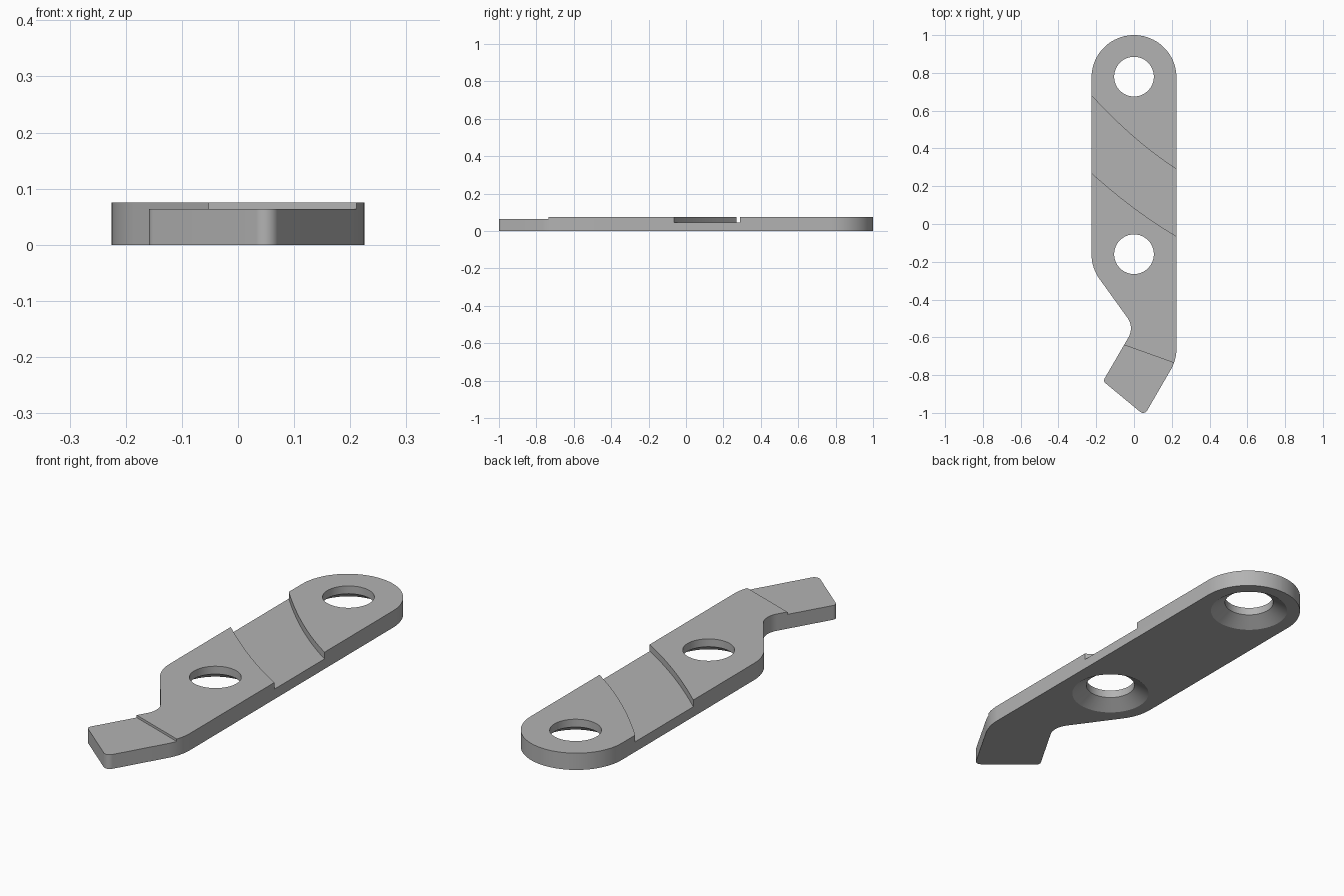
import bpy, bmesh
from math import pi, cos, sin, tan
from mathutils import Vector

if "Cube" in bpy.data.objects:
    bpy.data.objects.remove(bpy.data.objects["Cube"], do_unlink=True)

W, H = 0.225, 0.075          # half width and thickness
HOLES = (0.78, -0.16)        # hole centres along y

metal = bpy.data.materials.new("grey metal")
metal.use_nodes = True
metal.diffuse_color = (0.45, 0.45, 0.45, 1)
metal.node_tree.nodes["Principled BSDF"].inputs["Base Color"].default_value = (0.45, 0.45, 0.45, 1)


def fillet(corners, steps=20):
    """Round each (x, y, radius) corner of a closed outline."""
    out = []
    for i, (x, y, r) in enumerate(corners):
        p = Vector((x, y))
        a = (Vector(corners[i - 1][:2]) - p).normalized()
        b = (Vector(corners[(i + 1) % len(corners)][:2]) - p).normalized()
        half = a.angle(b) / 2
        centre = p + (a + b).normalized() * (r / sin(half))
        start = p + a * (r / tan(half)) - centre
        end = p + b * (r / tan(half)) - centre
        sweep = start.angle_signed(end)
        for k in range(steps + 1):
            t = -sweep * k / steps
            out.append((centre.x + start.x * cos(t) - start.y * sin(t),
                        centre.y + start.x * sin(t) + start.y * cos(t)))
    return out


def finish(name, bm):
    bmesh.ops.remove_doubles(bm, verts=bm.verts, dist=1e-5)
    bmesh.ops.recalc_face_normals(bm, faces=bm.faces)
    mesh = bpy.data.meshes.new(name)
    bm.to_mesh(mesh)
    bm.free()
    mesh.materials.append(metal)
    obj = bpy.data.objects.new(name, mesh)
    bpy.context.collection.objects.link(obj)
    return obj


def prism(name, outline, z0, z1):
    bm = bmesh.new()
    face = bm.faces.new([bm.verts.new((x, y, z0)) for x, y in outline])
    top = bmesh.ops.extrude_face_region(bm, geom=[face])["geom"]
    bmesh.ops.translate(bm, vec=(0, 0, z1 - z0),
                        verts=[v for v in top if isinstance(v, bmesh.types.BMVert)])
    return finish(name, bm)


def lathe(name, profile, y, steps=64):
    bm = bmesh.new()
    rings = [[bm.verts.new((r * cos(2 * pi * k / steps), y + r * sin(2 * pi * k / steps), z))
              for k in range(steps)] for r, z in profile]
    for lo, hi in zip(rings, rings[1:]):
        for k in range(steps):
            n = (k + 1) % steps
            bm.faces.new((lo[k], lo[n], hi[n], hi[k]))
    bm.faces.new(rings[0])
    bm.faces.new(rings[-1])
    return finish(name, bm)


def curve(left, mid, right, steps=24):
    """Shallow curve across the plate through three heights at -W, 0 and W."""
    pts = []
    for k in range(steps + 1):
        u = 2.2 * k / steps - 1.1
        pts.append((u * W, mid + (right - left) / 2 * u + ((left + right) / 2 - mid) * u * u))
    return pts


# Plate outline: rounded head, straight sides, waist and angled tip
plate = prism("lever_plate", fillet([
    (-W, 1.0, W - 1e-4), (-W, -0.232, W), (0.0016, -0.547, 0.095),
    (-0.164, -0.832, 0.02), (0.055, -1.013, 0.025),
    (W, -0.719, W), (W, 1.0, W - 1e-4)]), 0, H)

# Recesses: curved cross groove, lowered tip, countersunk holes
cutters = [
    prism("groove_cutter", curve(0.68, 0.46, 0.29) + curve(0.27, 0.085, -0.065)[::-1], 0.045, 0.2),
    prism("tip_cutter", [(-0.32, -0.545), (0.32, -0.774), (0.32, -1.2), (-0.32, -1.2)], 0.064, 0.2)]
for y in HOLES:
    cutters.append(lathe("hole_cutter", [(0.196, -0.02), (0.166, 0), (0.105, 0.04), (0.105, 0.2)], y))

bpy.context.view_layer.objects.active = plate
for cutter in cutters:
    mod = plate.modifiers.new("cut", "BOOLEAN")
    mod.operation, mod.solver, mod.object = "DIFFERENCE", "EXACT", cutter
    bpy.ops.object.modifier_apply(modifier=mod.name)
    bpy.data.objects.remove(cutter, do_unlink=True)

bpy.ops.object.select_all(action="DESELECT")
plate.select_set(True)
bpy.ops.object.shade_smooth_by_angle(angle=pi / 6)
